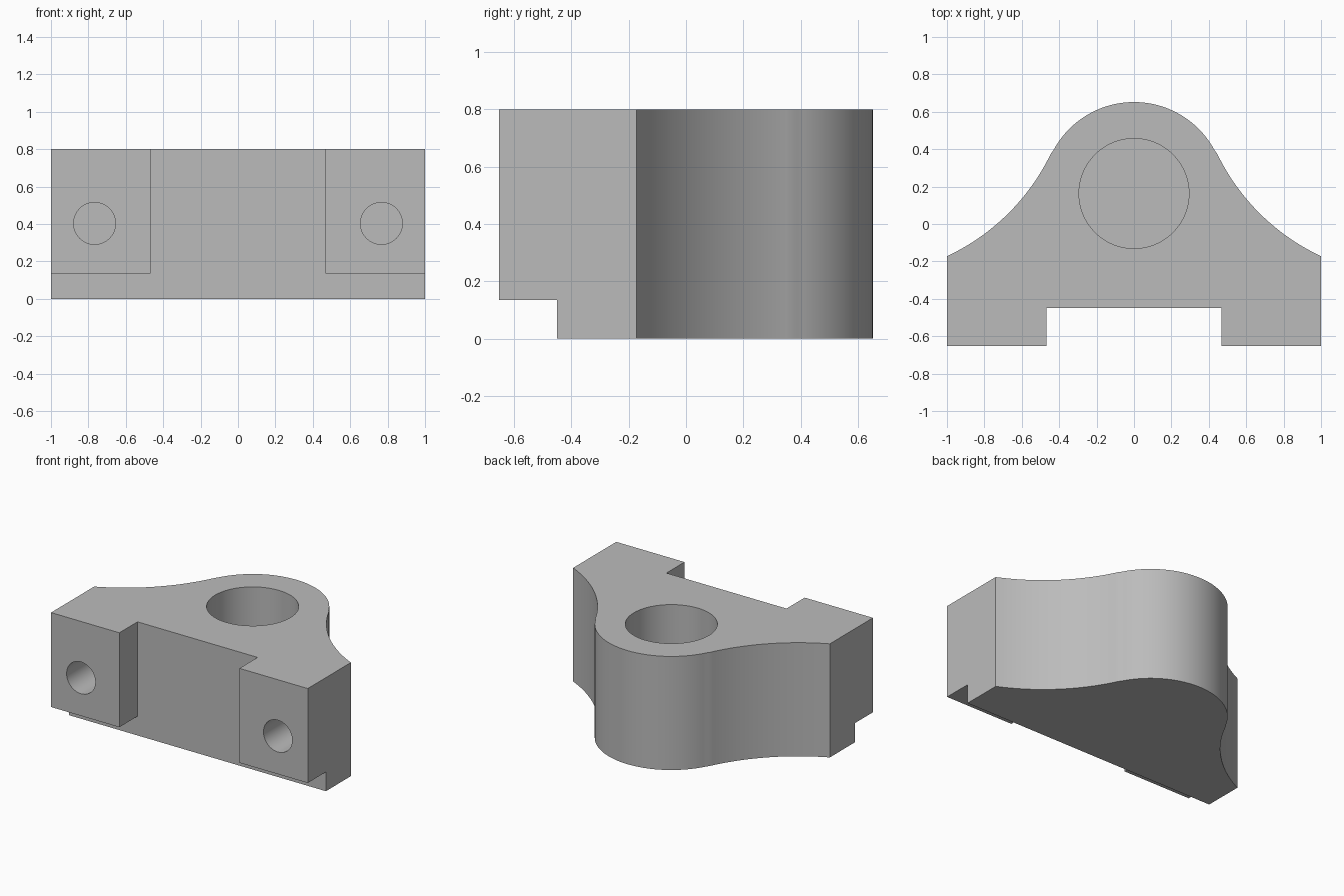
import bpy, bmesh
from math import atan2, cos, sin, hypot, pi, radians
from mathutils import Matrix

cube = bpy.data.objects.get("Cube")
if cube:
    bpy.data.objects.remove(cube, do_unlink=True)

HEIGHT = 0.8
FRONT, RECESS, SHOULDER = -0.652, -0.45, -0.172
HEAD_Y, HEAD_R = 0.163, 0.489
FLARE_X, FLARE_Y = 1.49, 0.88

grey = bpy.data.materials.new("cast grey")
grey.use_nodes = True
grey.diffuse_color = (0.5, 0.5, 0.5, 1)
grey.node_tree.nodes["Principled BSDF"].inputs["Base Color"].default_value = (0.5, 0.5, 0.5, 1)


def make_object(name, bm):
    bmesh.ops.recalc_face_normals(bm, faces=bm.faces[:])
    mesh = bpy.data.meshes.new(name)
    bm.to_mesh(mesh)
    bm.free()
    mesh.materials.append(grey)
    obj = bpy.data.objects.new(name, mesh)
    bpy.context.collection.objects.link(obj)
    return obj


def arc(cx, cy, r, start, end, steps):
    return [(cx + r * cos(start + (end - start) * i / steps),
             cy + r * sin(start + (end - start) * i / steps)) for i in range(steps + 1)]


def cylinder(name, radius, depth, location, tilt=0):
    bm = bmesh.new()
    bmesh.ops.create_cone(bm, cap_ends=True, segments=64, radius1=radius, radius2=radius, depth=depth,
                          matrix=Matrix.Translation(location) @ Matrix.Rotation(tilt, 4, "X"))
    return make_object(name, bm)


def box(name, size, location):
    bm = bmesh.new()
    bmesh.ops.create_cube(bm, size=1, matrix=Matrix.Translation(location) @ Matrix.Diagonal((*size, 1)))
    return make_object(name, bm)


def cut(target, cutter):
    cutter.hide_render = True
    mod = target.modifiers.new(cutter.name, "BOOLEAN")
    mod.operation = "DIFFERENCE"
    mod.solver = "EXACT"
    mod.object = cutter
    bpy.context.view_layer.objects.active = target
    bpy.ops.object.modifier_apply(modifier=mod.name)
    bpy.data.objects.remove(cutter, do_unlink=True)


# Half outline: foot, shoulder, concave flare, then round head
join = atan2(FLARE_Y - HEAD_Y, FLARE_X)
corner = atan2(SHOULDER - FLARE_Y, 1 - FLARE_X)
flare_r = hypot(1 - FLARE_X, SHOULDER - FLARE_Y)
half = [(0.468, RECESS), (0.468, FRONT), (1, FRONT)]
half += arc(FLARE_X, FLARE_Y, flare_r, corner, join - pi, 28)
half += arc(0, HEAD_Y, HEAD_R, join, pi / 2, 28)[1:]
outline = half + [(-x, y) for x, y in reversed(half[:-1])]

# Bracket body extruded from the outline
bm = bmesh.new()
base = bm.faces.new([bm.verts.new((x, y, 0)) for x, y in outline])
top = bmesh.ops.extrude_face_region(bm, geom=[base])
bmesh.ops.translate(bm, vec=(0, 0, HEIGHT),
                    verts=[g for g in top["geom"] if isinstance(g, bmesh.types.BMVert)])
bracket = make_object("bracket_body", bm)

# Step under the feet
cut(bracket, box("foot_step", (3, 0.6, 0.27), (0, RECESS - 0.3, 0)))

# Blind vertical bore and the two blind bolt holes
cut(bracket, cylinder("bore", 0.294, 1.3, (0, HEAD_Y, HEIGHT)))
for side in (-1, 1):
    cut(bracket, cylinder("bolt_hole", 0.112, 0.8, (side * 0.767, FRONT, 0.403), pi / 2))

bpy.ops.object.select_all(action="DESELECT")
bracket.select_set(True)
bpy.context.view_layer.objects.active = bracket
bpy.ops.object.shade_smooth_by_angle(angle=radians(25))
